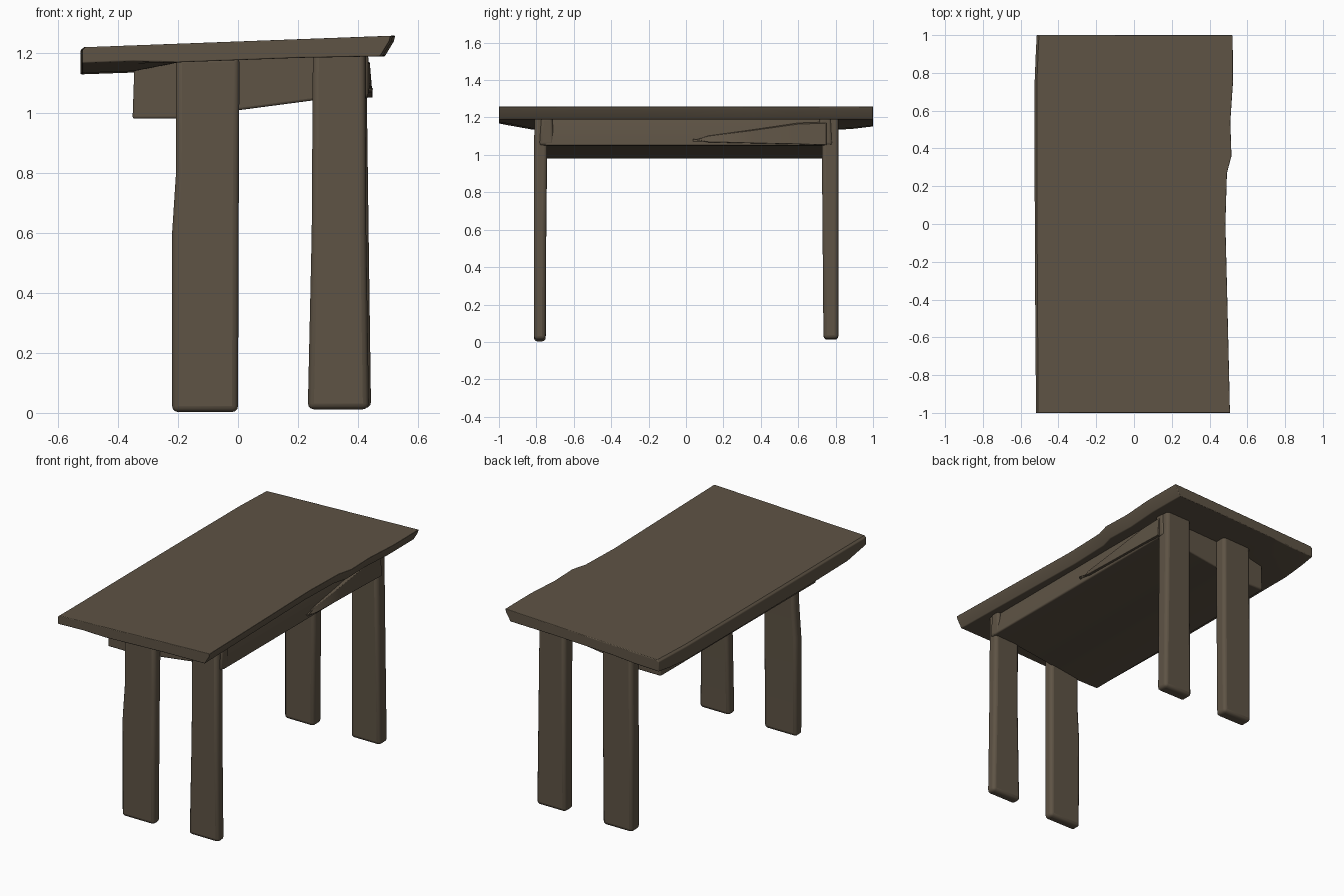
import bpy, bmesh, math
from mathutils import Vector

cube = bpy.data.objects.get("Cube")
if cube:
    bpy.data.objects.remove(cube, do_unlink=True)

# One dark wood colour for every part
wood = bpy.data.materials.new("dark brown wood")
wood.use_nodes = True
colour = (0.112, 0.087, 0.059, 1)
wood.diffuse_color = colour
shader = next(n for n in wood.node_tree.nodes if n.type == 'BSDF_PRINCIPLED')
shader.inputs["Base Color"].default_value = colour
shader.inputs["Roughness"].default_value = 0.8


def loft(name, rings, bevel, smooth_angle=35):
    """Skin equal-sized rings of points, cap both ends, soften the edges."""
    bm = bmesh.new()
    loops = [[bm.verts.new(p) for p in ring] for ring in rings]
    count = len(loops[0])
    for a, b in zip(loops, loops[1:]):
        for i in range(count):
            j = (i + 1) % count
            bm.faces.new((a[i], a[j], b[j], b[i]))
    bm.faces.new(loops[0])
    bm.faces.new(loops[-1])
    bmesh.ops.recalc_face_normals(bm, faces=bm.faces)
    mesh = bpy.data.meshes.new(name)
    bm.to_mesh(mesh)
    bm.free()
    obj = bpy.data.objects.new(name, mesh)
    bpy.context.collection.objects.link(obj)
    mesh.materials.append(wood)
    bpy.ops.object.select_all(action='DESELECT')
    obj.select_set(True)
    bpy.context.view_layer.objects.active = obj
    if bevel:
        mod = obj.modifiers.new("soft edges", 'BEVEL')
        mod.width = bevel
        mod.segments = 3
        mod.limit_method = 'ANGLE'
        mod.angle_limit = math.radians(40)
    bpy.ops.object.shade_smooth_by_angle(angle=math.radians(smooth_angle))
    return obj


# Tabletop: tilted slab with a wavy left edge; y, right x, left x, underside z
stations = [
    (-1.0, -0.52, 0.51, 1.168), (-0.96, -0.52, 0.508, 1.16),
    (-0.82, -0.52, 0.505, 1.135), (-0.4, -0.523, 0.495, 1.13),
    (0.0, -0.525, 0.485, 1.13), (0.27, -0.526, 0.493, 1.13),
    (0.36, -0.526, 0.517, 1.13), (0.54, -0.526, 0.511, 1.13),
    (0.75, -0.526, 0.525, 1.13), (0.9, -0.52, 0.524, 1.14),
    (1.0, -0.515, 0.523, 1.152),
]


def top_z(x):
    return 1.24 + 0.037 * x


rings = []
for y, x0, x1, low in stations:
    rings.append([Vector(p) for p in (
        (x0 + 0.012, y, top_z(x0)), (x1, y, top_z(x1)),
        (x1 - 0.005, y, 1.24), (x1 - 0.035, y, 1.19),
        (0.2, y, 1.185), (-0.2, y, 1.17),
        (-0.35, y, low + 0.006), (x0, y, low),
        (x0, y, top_z(x0) - 0.01))])
loft("tabletop", rings, 0.004)

# Apron: block under the top whose underside rises towards the left
section = [(-0.352, 0.982), (-0.2, 0.982), (0.0, 1.01), (0.25, 1.043),
           (0.435, 1.05), (0.432, 1.1), (0.41, 1.2), (-0.345, 1.18)]
loft("apron", [[(x, y, z) for x, z in section]
               for y in (-0.755, -0.3, 0.3, 0.745)], 0.008)

# Raised swelling along the back half of the apron's left face
swell = []
for y, low, high in ((0.04, 1.08, 1.085), (0.12, 1.065, 1.11), (0.35, 1.06, 1.14),
                     (0.6, 1.055, 1.175), (0.75, 1.05, 1.18)):
    swell.append([(0.4, y, low), (0.449, y, low + 0.003),
                  (0.44, y, high - 0.01), (0.4, y, high)])
loft("apron_swelling", swell, 0.004)


# Legs: broad flat planks with rounded corners; levels are z, x min, x max, y min, y max
def leg(name, levels):
    loft(name, [[(a, c, z), (b, c, z), (b, d, z), (a, d, z)]
                for z, a, b, c, d in levels], 0.02)


leg("front_right_leg", [(0.003, -0.22, 0.0, -0.813, -0.75),
                        (0.6, -0.22, 0.002, -0.813, -0.747),
                        (0.8, -0.207, 0.003, -0.811, -0.745),
                        (1.19, -0.207, 0.005, -0.811, -0.74)])
leg("front_left_leg", [(0.012, 0.233, 0.437, -0.813, -0.75),
                       (0.6, 0.246, 0.428, -0.813, -0.747),
                       (1.21, 0.25, 0.425, -0.811, -0.74)])
leg("back_right_leg", [(0.012, -0.205, -0.005, 0.735, 0.815),
                       (0.6, -0.205, 0.0, 0.735, 0.815),
                       (1.19, -0.2, 0.0, 0.73, 0.815)])
leg("back_left_leg", [(0.016, 0.245, 0.444, 0.735, 0.815),
                      (0.6, 0.25, 0.436, 0.73, 0.815),
                      (1.21, 0.25, 0.428, 0.725, 0.815)])

# Shoulders where the legs meet the apron
for side, y in (("front", -0.745), ("back", 0.745)):
    loft(side + "_shoulder",
         [[(x, y - 0.04, 1.05), (x, y + 0.04, 1.05),
           (x, y + 0.03, 1.2), (x, y - 0.03, 1.2)] for x in (0.3, 0.435)], 0.015)
